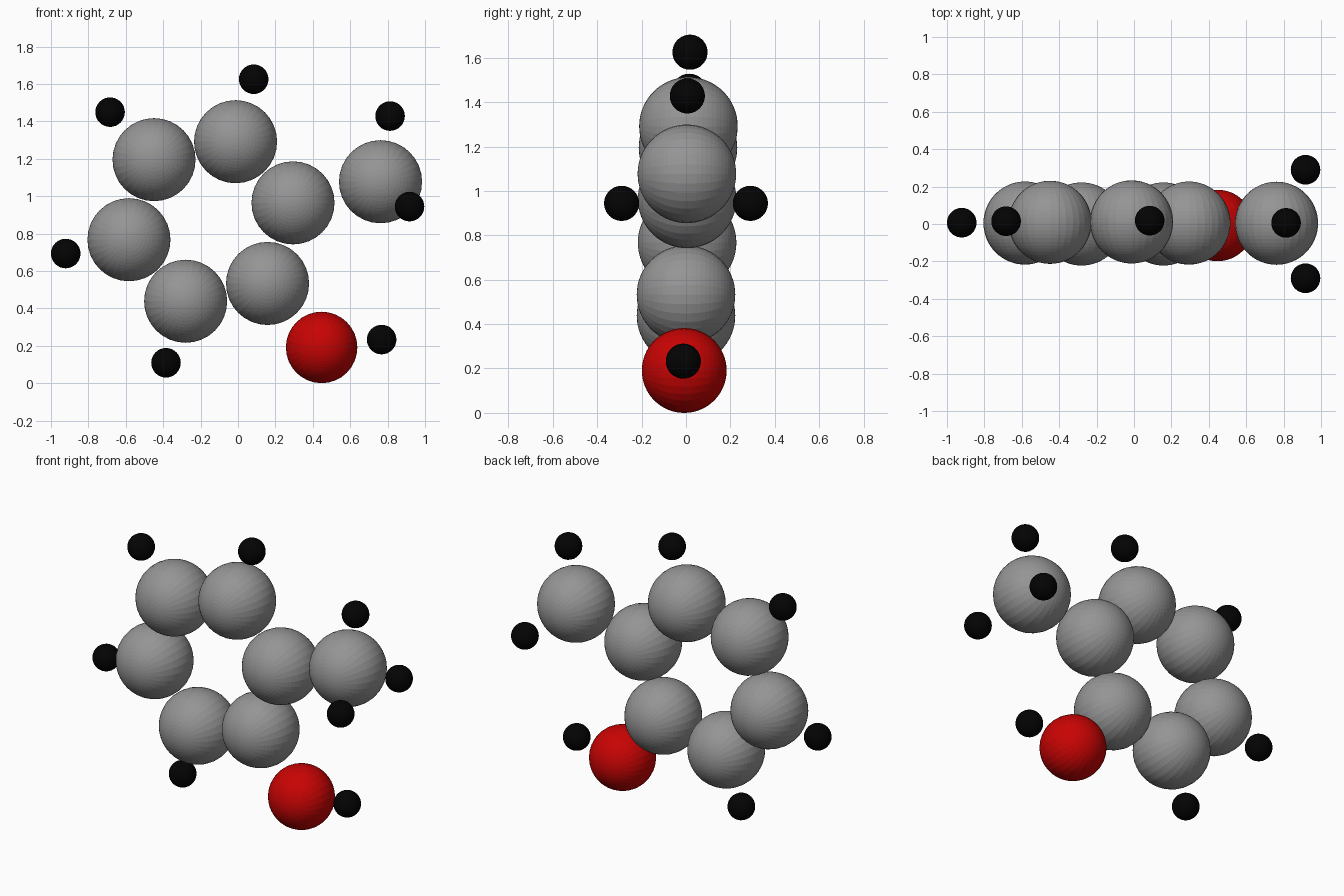
import bpy
import math


def material(name, rgb):
    m = bpy.data.materials.new(name)
    m.diffuse_color = (*rgb, 1)
    return m


grey = material("grey", (0.3, 0.3, 0.3))
red = material("red", (0.58, 0.001, 0.001))
black = material("black", (0.001, 0.001, 0.001))


def ball(name, pos, radius, mat):
    # faceted sphere with its poles on the y axis
    x, y, z = pos
    bpy.ops.mesh.primitive_uv_sphere_add(segments=32, ring_count=32, radius=radius,
                                         location=(x + 0.003, y, z - 0.003),
                                         rotation=(math.pi / 2, 0, 0))
    ob = bpy.context.object
    ob.name = name
    ob.data.materials.append(mat)


# six-ball ring, lying in the xz plane
ring = [(-0.452, 0.009, 1.198), (-0.016, 0.011, 1.294), (0.291, 0.005, 0.967),
        (0.155, 0.0, 0.536), (-0.283, 0.0, 0.441), (-0.586, 0.005, 0.770)]
for i, p in enumerate(ring):
    ball(f"ring_carbon_{i + 1}", p, 0.222, grey)

# side groups
ball("side_carbon", (0.759, 0.004, 1.080), 0.222, grey)
ball("oxygen", (0.444, -0.008, 0.194), 0.191, red)

# small hydrogen balls around the ring and on the side groups
hydrogens = [(-0.687, 0.015, 1.452), (0.081, 0.018, 1.628), (0.81, 0.006, 1.431),
             (-0.924, 0.007, 0.696), (-0.388, 0.0, 0.112), (0.765, -0.012, 0.236)]
hydrogens += [(0.914, s * 0.29, 0.947) for s in (-1, 1)]
for i, p in enumerate(hydrogens):
    ball(f"hydrogen_{i + 1}", p, 0.079, black)
